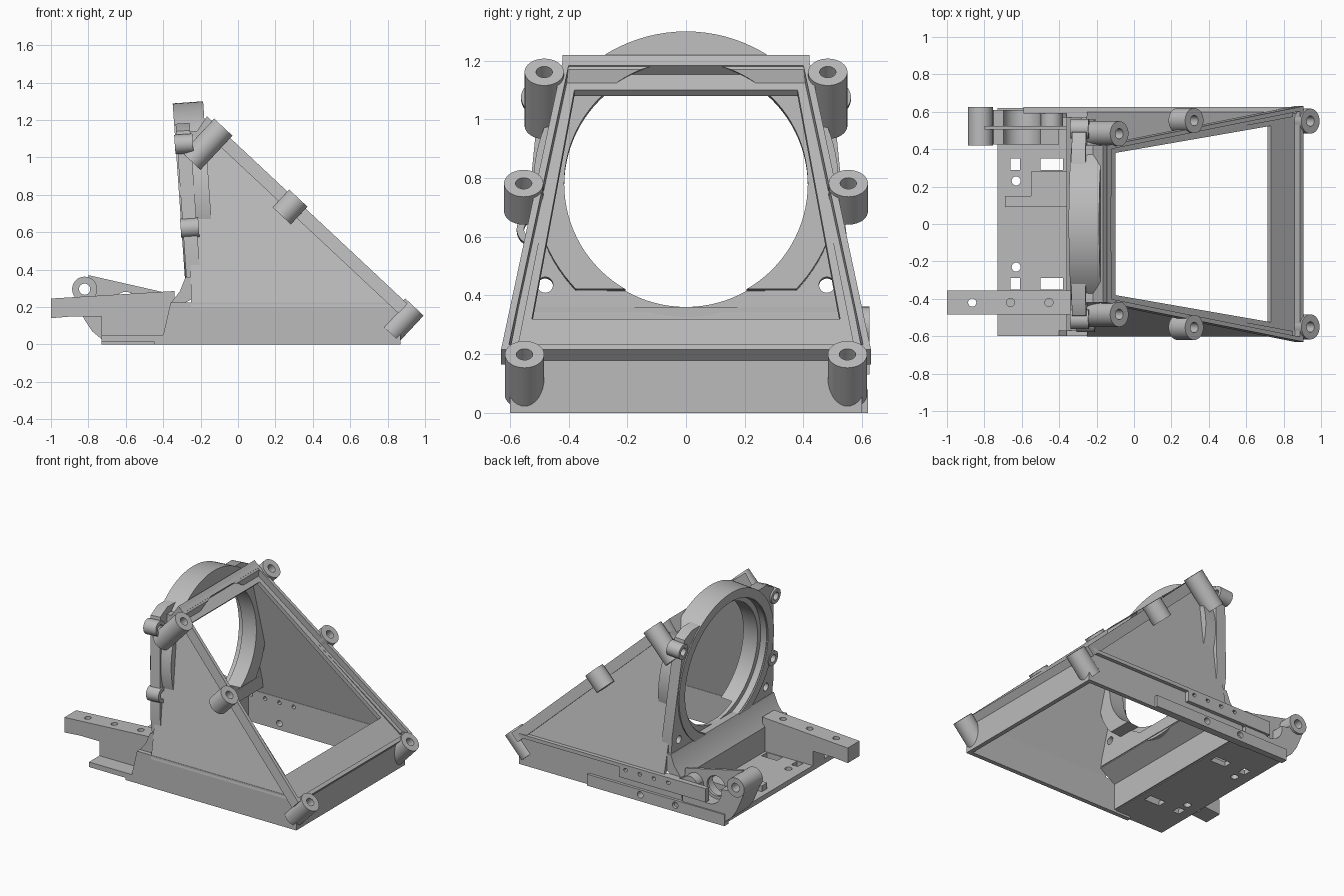
import bpy, bmesh, math
from mathutils import Matrix, Vector

if "Cube" in bpy.data.objects:
    bpy.data.objects.remove(bpy.data.objects["Cube"])

grey = bpy.data.materials.new("cast_grey")
grey.diffuse_color = (0.5, 0.5, 0.5, 1)
grey.use_nodes = True
grey.node_tree.nodes["Principled BSDF"].inputs["Base Color"].default_value = grey.diffuse_color


def basis(o, u, v, w):
    m = Matrix((u, v, w)).transposed().to_4x4()
    m.translation = Vector(o)
    return m


# Working planes: side profile (x, z, along y), floor, sloped frame, tilted bulkhead
SIDE = basis((0, 0, 0), (1, 0, 0), (0, 0, 1), (0, 1, 0))
FLOOR = Matrix.Identity(4)
SLOPE = basis((-0.145, 0, 1.2), (0.730, 0, -0.683), (0, 1, 0), (0.683, 0, 0.730))
T = math.radians(4)
HEAD = basis((-0.305, 0, 0.77), (0, 1, 0), (-math.sin(T), 0, math.cos(T)),
             (math.cos(T), 0, math.sin(T)))


def prism(name, pts, a, b, plane):
    bm = bmesh.new()
    lo = [bm.verts.new(plane @ Vector((p[0], p[1], a))) for p in pts]
    hi = [bm.verts.new(plane @ Vector((p[0], p[1], b))) for p in pts]
    n = len(pts)
    bm.faces.new(lo)
    bm.faces.new(hi)
    for i in range(n):
        bm.faces.new((lo[i], lo[(i + 1) % n], hi[(i + 1) % n], hi[i]))
    bmesh.ops.recalc_face_normals(bm, faces=bm.faces)
    me = bpy.data.meshes.new(name)
    bm.to_mesh(me)
    bm.free()
    ob = bpy.data.objects.new(name, me)
    bpy.context.collection.objects.link(ob)
    me.materials.append(grey)
    return ob


def circle(c, r, n=32):
    return [(c[0] + r * math.cos(2 * math.pi * i / n),
             c[1] + r * math.sin(2 * math.pi * i / n)) for i in range(n)]


def rect(x0, x1, y0, y1):
    return [(x0, y0), (x1, y0), (x1, y1), (x0, y1)]


def box(name, x0, x1, y0, y1, z0, z1):
    return prism(name, rect(x0, x1, y0, y1), z0, z1, FLOOR)


def cut(ob, pts, a, b, plane, op='DIFFERENCE'):
    c = prism("cutter", pts, a, b, plane)
    m = ob.modifiers.new("cut", 'BOOLEAN')
    m.operation, m.solver, m.object = op, 'EXACT', c
    bpy.context.view_layer.objects.active = ob
    bpy.ops.object.modifier_apply(modifier=m.name)
    bpy.data.objects.remove(c)


def boss(name, c, r, hole, a, b, plane):
    ob = prism(name, circle(c, r), a, b, plane)
    cut(ob, circle(c, hole, 20), a - 0.1, b + 0.1, plane)
    return ob


# Sloped frame: raised rim with a recessed flange around the opening
def trap(u0, u1, h0, h1):
    return [(u0, -h0), (u1, -h1), (u1, h1), (u0, h0)]


frame = prism("sloped_frame", trap(0, 1.44, 0.42, 0.63), -0.07, 0, SLOPE)
cut(frame, trap(0.025, 1.415, 0.4, 0.603), -0.042, 0.1, SLOPE)
cut(frame, trap(0.101, 1.243, 0.38, 0.525), -0.2, 0.1, SLOPE)

# Mounting bosses along the frame (slope distance, half width, length)
for u, y, top, length in ((0.075, 0.483, 0.017, 0.25), (0.627, 0.553, 0.014, 0.13),
                          (1.479, 0.55, 0.013, 0.19)):
    for s in (-1, 1):
        boss("frame_boss", (u, s * y), 0.067, 0.028, top - length, top, SLOPE)

# Triangular side walls leaning inward
for s in (-1, 1):
    wall = prism("side_wall", [(-0.25, 0.2), (0.85, 0.2), (0.85, 0.225), (-0.13, 1.12),
                               (-0.27, 1.12)], -0.0125, 0.0125, SIDE)
    for v in wall.data.vertices:
        v.co.y += s * (0.59 - 0.2 * (v.co.z - 0.2))

# Bulkhead plate with ears, round opening and bolt holes
half = [(0.55, -0.5), (0.56, -0.3), (0.53, 0), (0.5, 0.3), (0.49, 0.37), (0.41, 0.41)]
plate = prism("bulkhead_plate", half + [(-x, z) for x, z in reversed(half)], 0, 0.075, HEAD)
ears = [(0.51, 0.3), (-0.51, 0.3), (-0.525, -0.15)]
for e in ears:
    cut(plate, circle(e, 0.052), -0.012, 0.085, HEAD, 'UNION')
cut(plate, circle((0, 0), 0.45, 96), -0.1, 0.2, HEAD)
for e in ears + [(0.48, -0.34), (-0.48, -0.34)]:
    cut(plate, circle(e, 0.027, 20), -0.1, 0.2, HEAD)

# Round collar with a stepped bore
collar = prism("collar_ring", circle((0, 0), 0.52, 96), -0.008, 0.155, HEAD)
cut(collar, circle((0, 0), 0.415, 96), -0.1, 0.3, HEAD)
cut(collar, circle((0, 0), 0.455, 96), -0.1, 0.045, HEAD)
cut(collar, rect(-0.6, 0.6, -0.6, -0.36), 0.07, 0.3, HEAD)
for s in (-1, 1):
    cut(collar, circle((s * 0.48, -0.34), 0.027, 20), -0.1, 0.3, HEAD)

# Roof panel joining bulkhead and frame
roof = prism("roof_panel", [(-0.33, 1.14), (-0.22, 1.14), (-0.165, 1.22), (-0.12, 1.17),
                            (-0.13, 1.09), (-0.33, 1.09)], -0.42, 0.42, SIDE)
cut(roof, circle((0, 0), 0.46, 96), -0.2, 0.115, HEAD)
cut(roof, circle((0, 0), 0.415, 96), -0.2, 0.6, HEAD)
cut(roof, rect(-0.375, 0.375, -0.1, 0.33), 0.08, 0.5, HEAD)

# Sloped lower wall between floor and bulkhead
prism("lower_wall", [(-0.36, 0.02), (-0.36, 0.22), (-0.31, 0.285), (-0.28, 0.36),
                     (-0.2, 0.36), (-0.2, 0.27), (-0.32, 0.2), (-0.32, 0.02)],
      -0.57, 0.57, SIDE)

# Base side walls and end wall
base = [(-0.45, 0), (0.87, 0), (0.87, 0.2), (0.82, 0.225), (-0.36, 0.225),
        (-0.4, 0.05), (-0.45, 0.05)]
holes = [(x, 0.19) for x in (-0.3, -0.19, -0.08, 0.03)]
prism("base_wall_front", base, -0.6, -0.57, SIDE)
back = prism("base_wall_back", base, 0.57, 0.6, SIDE)
rail = prism("rail_bracket", rect(-0.59, 0.08, 0.13, 0.225), 0.59, 0.625, SIDE)
strip = prism("lower_strip", rect(-0.73, 0.33, 0.0, 0.08), 0.575, 0.62, SIDE)
prism("back_ledge", rect(-0.38, 0.87, 0.2, 0.225), 0.59, 0.625, SIDE)
for h in holes:
    cut(back, circle(h, 0.014, 12), 0.4, 0.7, SIDE)
    cut(rail, circle(h, 0.014, 12), 0.4, 0.7, SIDE)
for x in (-0.35, -0.08):
    cut(strip, circle((x, 0.045), 0.022, 16), 0.4, 0.7, SIDE)
    cut(back, circle((x, 0.045), 0.022, 16), 0.4, 0.7, SIDE)
end = box("base_end_wall", 0.84, 0.87, -0.6, 0.6, 0, 0.2)
for s in (-1, 1):
    cut(end, circle((1.479, s * 0.55), 0.03, 20), -0.4, 0.1, SLOPE)

# Floor plate with slots and screw holes
floor = box("floor_plate", -0.73, -0.33, -0.6, 0.6, 0.015, 0.05)
for x0, x1 in ((-0.5, -0.38), (-0.66, -0.61)):
    for s in (-1, 1):
        y = s * 0.32
        cut(floor, rect(x0, x1, y - 0.03, y + 0.03), -0.1, 0.2, FLOOR)
pad = box("floor_pad", -0.69, -0.36, 0.09, 0.28, 0.045, 0.09)
cut(pad, rect(-0.7, -0.55, 0.15, 0.3), -0.1, 0.3, FLOOR)
for s in (-1, 1):
    cut(floor, circle((-0.63, s * 0.23), 0.024, 20), -0.1, 0.2, FLOOR)

# Drilled support arm
arm = prism("support_arm", [(-1, 0.14), (-0.88, 0.15), (-0.73, 0.15), (-0.73, 0.04),
                            (-0.34, 0.04), (-0.34, 0.285), (-1, 0.245)],
            -0.485, -0.355, SIDE)
for x in (-0.865, -0.66, -0.455):
    cut(arm, circle((x, -0.42), 0.022, 20), 0.0, 0.5, FLOOR)

# Pivot bracket at the back corner
PIV = (-0.82, 0.295)
boss("pivot_boss", PIV, 0.067, 0.03, 0.42, 0.625, SIDE)
body = prism("pivot_bracket", [(-0.875, 0.26), (-0.82, 0.13), (-0.78, 0.07), (-0.72, 0.02),
                               (-0.4, 0.02), (-0.4, 0.2), (-0.75, 0.25), (-0.79, 0.3)],
             0.425, 0.61, SIDE)
cut(body, circle(PIV, 0.06), 0.3, 0.8, SIDE)
cut(body, circle((-0.6, 0.22), 0.1), 0.3, 0.8, SIDE)
gusset = prism("pivot_gusset", [(-0.8, 0.37), (-0.36, 0.27), (-0.36, 0.1), (-0.7, 0.1),
                                (-0.78, 0.24)], 0.505, 0.525, SIDE)
cut(gusset, circle(PIV, 0.06), 0.3, 0.8, SIDE)
cut(gusset, circle((-0.6, 0.21), 0.07), 0.3, 0.8, SIDE)
boss("bracket_boss", (-0.44, 0.2), 0.06, 0.025, 0.52, 0.59, SIDE)

# Smooth the round surfaces, keep edges sharp
for ob in bpy.context.scene.objects:
    ob.select_set(True)
    bpy.context.view_layer.objects.active = ob
bpy.ops.object.shade_smooth_by_angle(angle=math.radians(30))
